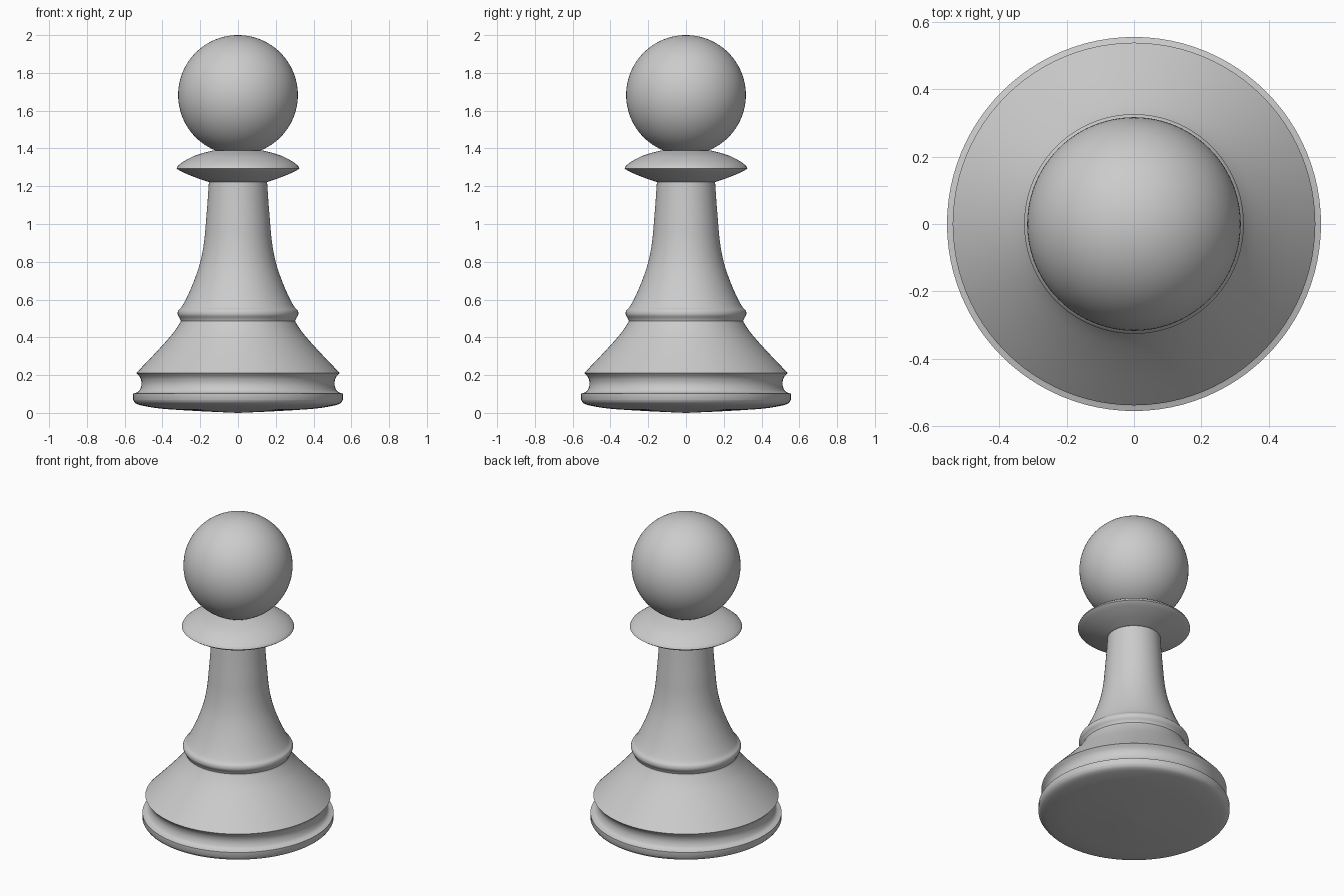
import bpy, bmesh, math

if "Cube" in bpy.data.objects:
    bpy.data.objects.remove(bpy.data.objects["Cube"], do_unlink=True)

grey = bpy.data.materials.new("plain_grey")
grey.use_nodes = True
colour = (0.6, 0.6, 0.6, 1)
grey.diffuse_color = colour
grey.node_tree.nodes["Principled BSDF"].inputs["Base Color"].default_value = colour
SIDES = 96


def finish(obj, angle):
    obj.data.materials.append(grey)
    bpy.ops.object.select_all(action="DESELECT")
    obj.select_set(True)
    bpy.context.view_layer.objects.active = obj
    bpy.ops.object.shade_smooth_by_angle(angle=math.radians(angle))


def smooth_run(points, steps=5):
    """Catmull-Rom curve through profile points."""
    pts = [points[0]] + points + [points[-1]]
    out = []
    for a, b, c, d in zip(pts, pts[1:], pts[2:], pts[3:]):
        for i in range(steps):
            t = i / steps
            out.append(tuple(
                0.5 * (2 * q + (r - p) * t + (2 * p - 5 * q + 4 * r - s) * t ** 2
                       + (3 * q - p - 3 * r + s) * t ** 3)
                for p, q, r, s in zip(a, b, c, d)))
    return out + [points[-1]]


def lathe(name, runs):
    """Spin (radius, height) runs around z; runs meet at sharp corners."""
    profile = []
    for run in runs:
        curve = smooth_run(run) if len(run) > 2 else run
        profile += curve[1:] if profile and profile[-1] == curve[0] else curve
    bm = bmesh.new()
    verts = [bm.verts.new((r, 0, z)) for r, z in profile]
    edges = [bm.edges.new(pair) for pair in zip(verts, verts[1:])]
    bmesh.ops.spin(bm, geom=verts + edges, cent=(0, 0, 0), axis=(0, 0, 1),
                   angle=math.tau, steps=SIDES, use_duplicate=False)
    bmesh.ops.remove_doubles(bm, verts=bm.verts, dist=0.0005)
    bmesh.ops.recalc_face_normals(bm, faces=bm.faces)
    mesh = bpy.data.meshes.new(name)
    bm.to_mesh(mesh)
    bm.free()
    obj = bpy.data.objects.new(name, mesh)
    bpy.context.collection.objects.link(obj)
    finish(obj, 35)


# Foot: shallow domed underside, upright rim, concave groove
lathe("foot", [
    [(0, 0), (0.2, 0.009), (0.4, 0.022), (0.5, 0.037), (0.54, 0.05), (0.555, 0.068)],
    [(0.555, 0.068), (0.555, 0.102)],
    [(0.555, 0.102), (0.525, 0.115), (0.511, 0.15), (0.517, 0.185), (0.538, 0.212)],
    [(0.538, 0.212), (0.43, 0.325), (0.35, 0.415), (0.31, 0.472), (0.302, 0.49)],
    [(0.302, 0.49), (0, 0.49)],
])

# Stem: rounded ring at the base, then a tapering column
lathe("stem", [
    [(0, 0.485), (0.302, 0.485)],
    [(0.302, 0.485), (0.308, 0.5), (0.319, 0.52), (0.316, 0.542), (0.296, 0.565),
     (0.262, 0.63), (0.225, 0.72), (0.197, 0.81), (0.179, 0.91), (0.169, 1.02),
     (0.161, 1.12), (0.154, 1.225)],
    [(0.154, 1.225), (0, 1.225)],
])

# Collar: thin-edged disc
lathe("collar", [
    [(0, 1.222), (0.154, 1.222)],
    [(0.154, 1.222), (0.235, 1.25), (0.3, 1.278), (0.326, 1.294)],
    [(0.326, 1.294), (0.32, 1.306)],
    [(0.32, 1.306), (0.285, 1.333), (0.22, 1.365), (0.13, 1.39)],
    [(0.13, 1.39), (0, 1.39)],
])

# Head ball
bpy.ops.mesh.primitive_uv_sphere_add(segments=SIDES, ring_count=48, radius=0.317,
                                     location=(0, 0, 1.683))
head = bpy.context.object
head.name = "head"
finish(head, 35)
